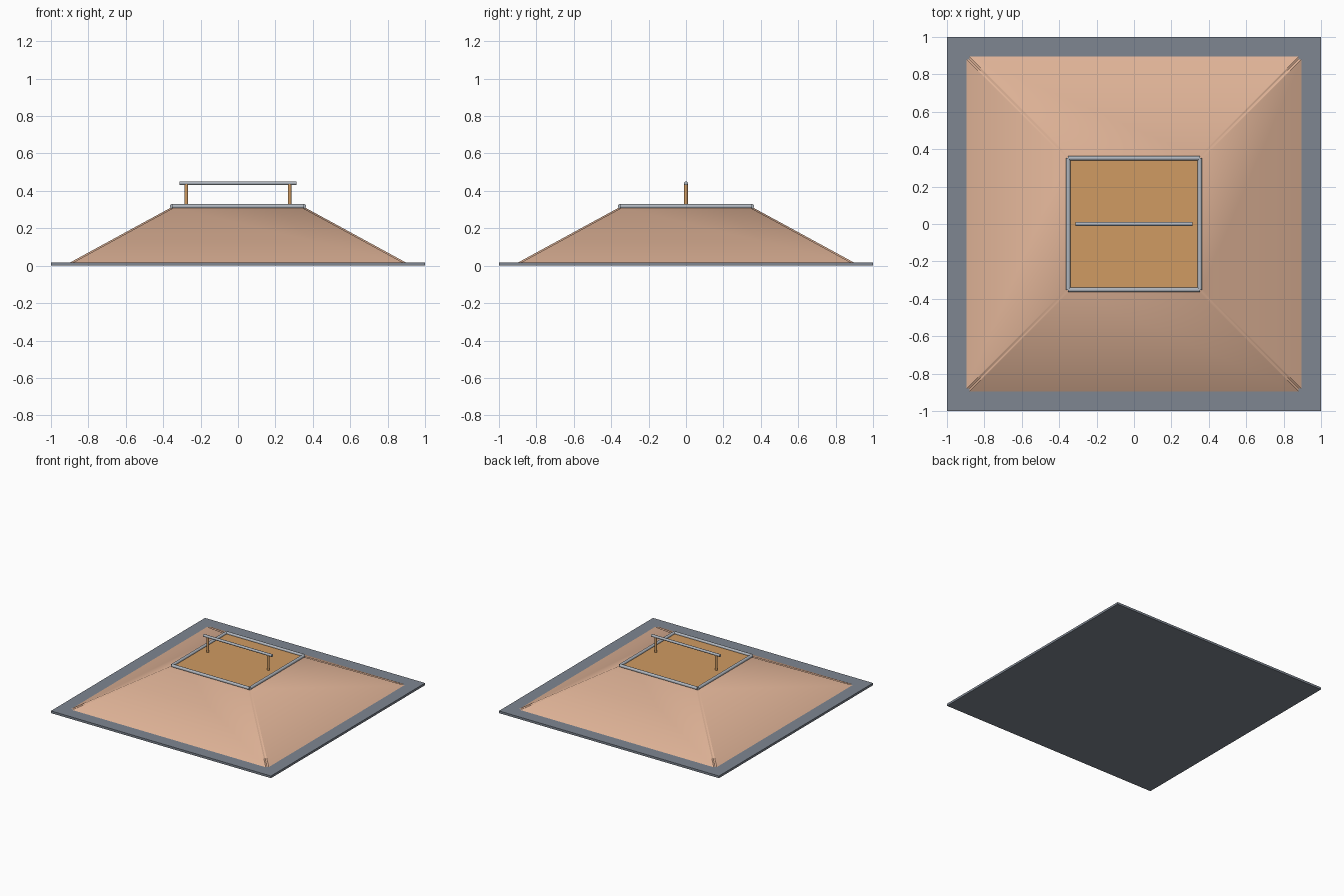
import bpy, bmesh, math
from mathutils import Vector

if "Cube" in bpy.data.objects:
    bpy.data.objects.remove(bpy.data.objects["Cube"])


def material(name, rgb):
    m = bpy.data.materials.new(name)
    lin = [(c / 255 / 12.92 if c < 11 else ((c / 255 + 0.055) / 1.055) ** 2.4) for c in rgb]
    m.diffuse_color = (*lin, 1)
    m.use_nodes = True
    m.node_tree.nodes["Principled BSDF"].inputs["Base Color"].default_value = m.diffuse_color
    return m


SLATE = material("slate grey", (126, 134, 145))
CLAY = material("clay tan", (222, 178, 150))
OCHRE = material("ochre", (208, 155, 98))
STEEL = material("light steel", (176, 182, 190))


def finish(name, bm, mat, smooth=None):
    bmesh.ops.recalc_face_normals(bm, faces=bm.faces)
    me = bpy.data.meshes.new(name)
    bm.to_mesh(me)
    bm.free()
    ob = bpy.data.objects.new(name, me)
    bpy.context.collection.objects.link(ob)
    me.materials.append(mat)
    if smooth:
        bpy.ops.object.select_all(action='DESELECT')
        ob.select_set(True)
        bpy.context.view_layer.objects.active = ob
        bpy.ops.object.shade_smooth_by_angle(angle=math.radians(smooth))
    return ob


def frustum(name, bottom, top, z0, z1, mat, corner=0.0):
    """Square block with separate half widths at bottom and top."""
    bm = bmesh.new()
    bmesh.ops.create_cube(bm, size=2)
    for v in bm.verts:
        half = top if v.co.z > 0 else bottom
        v.co = (v.co.x * half, v.co.y * half, z1 if v.co.z > 0 else z0)
    if corner:
        edges = [e for e in bm.edges if abs(e.verts[0].co.z - e.verts[1].co.z) > 0.01]
        bmesh.ops.bevel(bm, geom=edges, offset=corner, segments=2, affect='EDGES')
    return finish(name, bm, mat, 35 if corner else None)


def rod(name, a, b, r, mat):
    """Round bar between two points."""
    a, b = Vector(a), Vector(b)
    bm = bmesh.new()
    bmesh.ops.create_cone(bm, cap_ends=True, segments=12, radius1=r, radius2=r,
                          depth=(b - a).length)
    turn = (b - a).to_track_quat('Z', 'Y')
    for v in bm.verts:
        v.co = turn @ v.co + (a + b) / 2
    return finish(name, bm, mat, 40)


# Base plate, sloped body and top panel
frustum("base_plate", 1.0, 1.0, 0.0, 0.018, SLATE)
frustum("sloped_body", 0.90, 0.36, 0.016, 0.31, CLAY, 0.012)
frustum("top_panel", 0.345, 0.345, 0.30, 0.314, OCHRE)

# Rim bars around the top panel
E, Z = 0.352, 0.317
for s, fb, lr in ((-1, "front", "left"), (1, "back", "right")):
    rod(f"{fb}_rim_bar", (-E, s * E, Z), (E, s * E, Z), 0.0125, STEEL)
    rod(f"{lr}_rim_bar", (s * E, -E, Z), (s * E, E, Z), 0.0125, STEEL)
    # Handle post
    rod(f"{lr}_handle_post", (s * 0.276, 0, 0.305), (s * 0.276, 0, 0.437), 0.01, OCHRE)

# Handle bar
rod("handle_bar", (-0.312, 0, 0.441), (0.312, 0, 0.441), 0.0105, STEEL)
